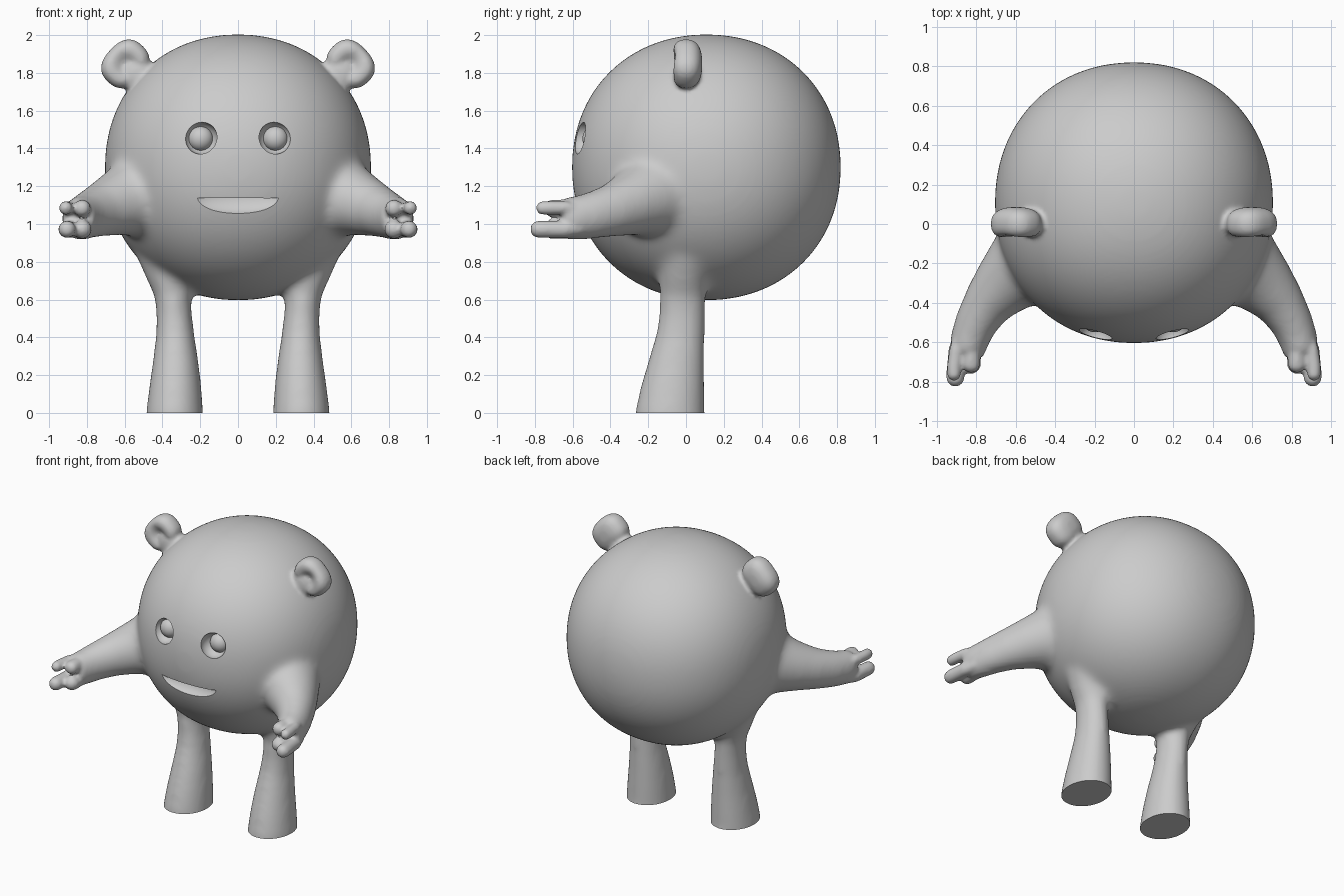
import bpy, bmesh, math
from mathutils import Vector, Matrix

if "Cube" in bpy.data.objects:
    bpy.data.objects.remove(bpy.data.objects["Cube"])

grey = bpy.data.materials.new("soft_grey")
grey.diffuse_color = (0.6, 0.6, 0.6, 1)
grey.use_nodes = True
grey.node_tree.nodes["Principled BSDF"].inputs["Base Color"].default_value = grey.diffuse_color


def make_object(name, bm):
    bmesh.ops.recalc_face_normals(bm, faces=bm.faces)
    mesh = bpy.data.meshes.new(name)
    bm.to_mesh(mesh)
    bm.free()
    mesh.materials.append(grey)
    ob = bpy.data.objects.new(name, mesh)
    bpy.context.collection.objects.link(ob)
    return ob


def blob(bm, centre, radii, power=2.0, rot=None, warp=None):
    """Rounded ball; a higher power makes it boxier."""
    verts = bmesh.ops.create_icosphere(bm, subdivisions=5, radius=1)["verts"]
    for v in verts:
        n = sum(abs(c) ** power for c in v.co) ** (1 / power)
        p = Vector([c / n * r for c, r in zip(v.co, radii)])
        if warp:
            p = warp(p)
        v.co = Vector(centre) + (rot @ p if rot else p)


def tube(bm, rings, side=1, ref=(0, 0, 1), n=32):
    """Loft through rings of (x, y, z, half width, half height)."""
    pts = [Vector((r[0] * side, r[1], r[2])) for r in rings]
    loops = []
    for i, r in enumerate(rings):
        t = (pts[min(i + 1, len(pts) - 1)] - pts[max(i - 1, 0)]).normalized()
        u = t.cross(Vector(ref)).normalized()
        w = u.cross(t)
        loops.append([bm.verts.new(pts[i] + u * r[3] * math.cos(a) + w * r[4] * math.sin(a))
                      for a in (2 * math.pi * k / n for k in range(n))])
    for a, b in zip(loops, loops[1:]):
        for k in range(n):
            bm.faces.new((a[k], a[(k + 1) % n], b[(k + 1) % n], b[k]))
    bm.faces.new(loops[0])
    bm.faces.new(loops[-1])


def fuse(ob, voxel, smooth):
    """Melt overlapping parts into one smooth skin."""
    rm = ob.modifiers.new("melt", 'REMESH')
    rm.mode = 'VOXEL'
    rm.voxel_size = voxel
    sm = ob.modifiers.new("soften", 'SMOOTH')
    sm.factor = 0.5
    sm.iterations = smooth
    apply_all(ob)


def apply_all(ob):
    bpy.context.view_layer.objects.active = ob
    for m in list(ob.modifiers):
        bpy.ops.object.modifier_apply(modifier=m.name)


# Round body, arms and legs
core = bmesh.new()
blob(core, (0, 0.108, 1.3), (0.705, 0.712, 0.704), 2.1)
ARM = [(0.42, -0.10, 1.17, 0.25, 0.24), (0.55, -0.21, 1.14, 0.215, 0.21),
       (0.66, -0.31, 1.10, 0.165, 0.165), (0.74, -0.40, 1.07, 0.13, 0.14),
       (0.80, -0.50, 1.045, 0.11, 0.126), (0.835, -0.59, 1.03, 0.10, 0.118),
       (0.852, -0.67, 1.027, 0.092, 0.11)]
LEG = [(0.335, -0.085, -0.12, 0.157, 0.19), (0.335, -0.085, 0.0, 0.152, 0.186),
       (0.332, -0.07, 0.12, 0.141, 0.172), (0.33, -0.052, 0.25, 0.125, 0.153),
       (0.332, -0.03, 0.40, 0.104, 0.132), (0.338, -0.02, 0.52, 0.095, 0.122),
       (0.346, -0.018, 0.63, 0.097, 0.122), (0.365, -0.015, 0.72, 0.118, 0.13),
       (0.385, 0.0, 0.84, 0.15, 0.15)]
for s in (1, -1):
    tube(core, ARM, s)
    tube(core, LEG, s, ref=(0, 1, 0))
body = make_object("body", core)
fuse(body, 0.02, 20)

# Fingers and ears
FINGERS = [(0.825, 1.083, -0.755, 0.046), (0.912, 1.085, -0.795, 0.036),
           (0.825, 0.972, -0.76, 0.050), (0.905, 0.972, -0.825, 0.046)]


def dish(p):
    """Hollow out the front of the ear."""
    if p.y < 0:
        p.y += 0.055 * math.exp(-((p.x / 0.06) ** 2 + ((p.z + 0.01) / 0.07) ** 2))
    return p


extra = bmesh.new()
extra.from_mesh(body.data)
for s in (1, -1):
    for x, z, tip, r in FINGERS:
        root = (x - 0.865) * 0.7 + 0.84
        rings = [(root, -0.56, 1.03 + (z - 1.03) * 0.8, r, r),
                 ((root + x) / 2 + 0.008, -0.64, z, r, r), (x, tip + 0.07, z, r, r)]
        rings += [(x, tip + r * (1 - math.sin(a)), z, r * math.cos(a), r * math.cos(a))
                  for a in (0.2, 0.6, 1.0, 1.35, 1.5)]
        tube(extra, rings, s, n=20)
    tilt = Matrix.Rotation(s * math.radians(47), 3, 'Y')
    blob(extra, (s * 0.597, 0, 1.848), (0.132, 0.086, 0.108), 2.5, tilt, dish)
    blob(extra, (s * 0.52, 0.005, 1.78), (0.10, 0.07, 0.12), 2.2, tilt)
old = body
body = make_object("body_skin", extra)
bpy.data.objects.remove(old)
fuse(body, 0.012, 4)

# Cutters: eye sockets, mouth with a flat upper lip, flat soles
cuts = []
for s in (1, -1):
    bm = bmesh.new()
    blob(bm, (s * 0.195, -0.56, 1.455), (0.086, 0.08, 0.086))
    cuts.append(make_object("socket_cutter", bm))
bm = bmesh.new()
blob(bm, (0, -0.59, 1.15), (0.24, 0.075, 0.10))
bmesh.ops.bisect_plane(bm, geom=bm.verts[:] + bm.edges[:] + bm.faces[:],
                       plane_co=(0, 0, 1.149), plane_no=(0, 0, 1), clear_outer=True)
bmesh.ops.holes_fill(bm, edges=[e for e in bm.edges if e.is_boundary], sides=0)
for v in bm.verts:
    v.co.z -= 0.25 * v.co.x ** 2
cuts.append(make_object("mouth_cutter", bm))
bm = bmesh.new()
bmesh.ops.create_cube(bm, size=2, matrix=Matrix.Translation((0, 0, -1)))
cuts.append(make_object("sole_cutter", bm))
for c in cuts:
    m = body.modifiers.new("cut", 'BOOLEAN')
    m.operation = 'DIFFERENCE'
    m.solver = 'EXACT'
    m.object = c
apply_all(body)
for c in cuts:
    bpy.data.objects.remove(c)

# Eyeballs resting in the sockets
bm = bmesh.new()
for s in (1, -1):
    blob(bm, (s * 0.198, -0.488, 1.452), (0.066, 0.06, 0.066))
eyes = make_object("eyeballs", bm)

# Smooth shading with crisp cut rims
for ob in (body, eyes):
    bpy.ops.object.select_all(action='DESELECT')
    ob.select_set(True)
    bpy.context.view_layer.objects.active = ob
    bpy.ops.object.shade_smooth_by_angle(angle=math.radians(40))
